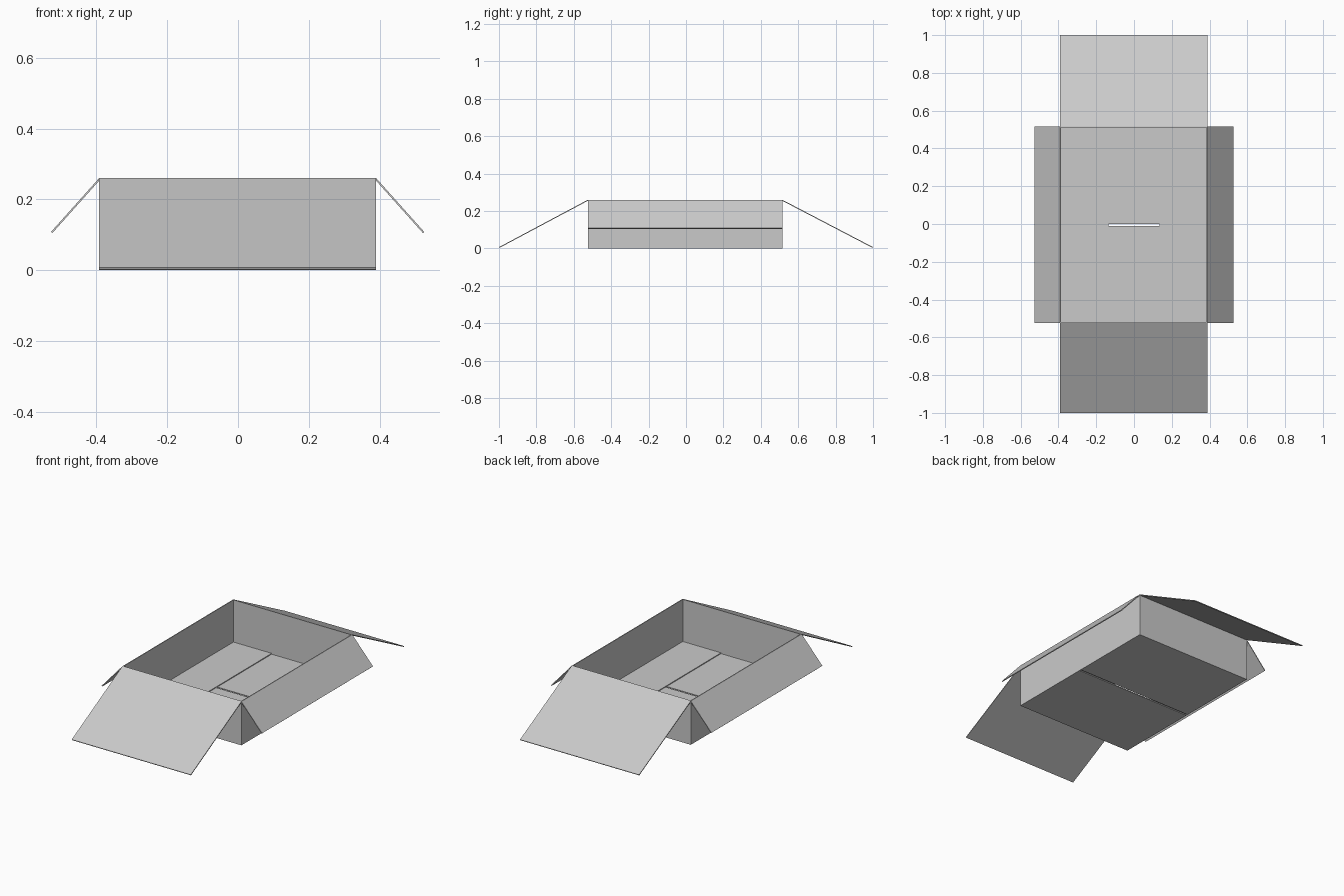
import bpy
import bmesh
from mathutils import Vector

cube = bpy.data.objects.get("Cube")
if cube:
    bpy.data.objects.remove(cube, do_unlink=True)

T = 0.005                     # board thickness
CX, CY = -0.001, -0.005       # centre of the tray
HX, HY, H = 0.391, 0.52, 0.26  # half width, half depth, height

board = bpy.data.materials.new("grey_board")
board.use_nodes = True
board.diffuse_color = (0.59, 0.59, 0.59, 1)
board.node_tree.nodes["Principled BSDF"].inputs["Base Color"].default_value = (0.59, 0.59, 0.59, 1)


def panel(name, axis, start, end, half_span):
    """Flat board from start to end, given as (distance along axis, z).
    Its thickness lies to the right of the direction of travel."""
    a, b = Vector(start), Vector(end)
    d = (b - a).normalized()
    side = Vector((d.y, -d.x)) * T
    bm = bmesh.new()

    def point(p, s):
        if axis == "x":
            return (p.x, CY + s, p.y)
        return (CX + s, p.x, p.y)

    face = bm.faces.new([bm.verts.new(point(p, -half_span))
                         for p in (a, b, b + side, a + side)])
    out = bmesh.ops.extrude_face_region(bm, geom=[face])
    shift = Vector((0, 1, 0) if axis == "x" else (1, 0, 0)) * 2 * half_span
    moved = [g for g in out["geom"] if isinstance(g, bmesh.types.BMVert)]
    bmesh.ops.translate(bm, verts=moved, vec=shift)
    bmesh.ops.recalc_face_normals(bm, faces=bm.faces)
    mesh = bpy.data.meshes.new(name)
    bm.to_mesh(mesh)
    bm.free()
    mesh.materials.append(board)
    obj = bpy.data.objects.new(name, mesh)
    bpy.context.collection.objects.link(obj)


def mirrored(name, axis, sign, centre, start, end, half_span):
    """Panel on the + or - side; the ends swap so thickness stays inward."""
    pts = [(centre + sign * u, z) for u, z in (start, end)]
    if sign < 0:
        pts.reverse()
    panel(name, axis, pts[0], pts[1], half_span)


for sign, side, end in ((1, "left", "back"), (-1, "right", "front")):
    # Upright walls
    mirrored(side + "_wall", "x", sign, CX, (HX, H), (HX, 0), HY - T)
    mirrored(end + "_wall", "y", sign, CY, (HY, H), (HY, 0), HX)
    # Opened top flaps sloping outwards
    mirrored(side + "_flap", "x", sign, CX, (HX, H), (0.527, 0.108), HY)
    mirrored(end + "_flap", "y", sign, CY, (HY, H), (1 - sign * CY, 0.007), HX)
    # Floor: short inner flaps over long outer flaps, with a slit between
    mirrored(side + "_inner_floor", "x", sign, CX, (0.135, 2 * T), (HX - T, 2 * T), HY - T)
    mirrored(end + "_outer_floor", "y", sign, CY, (0.005, T), (HY - T, T), HX - T)
